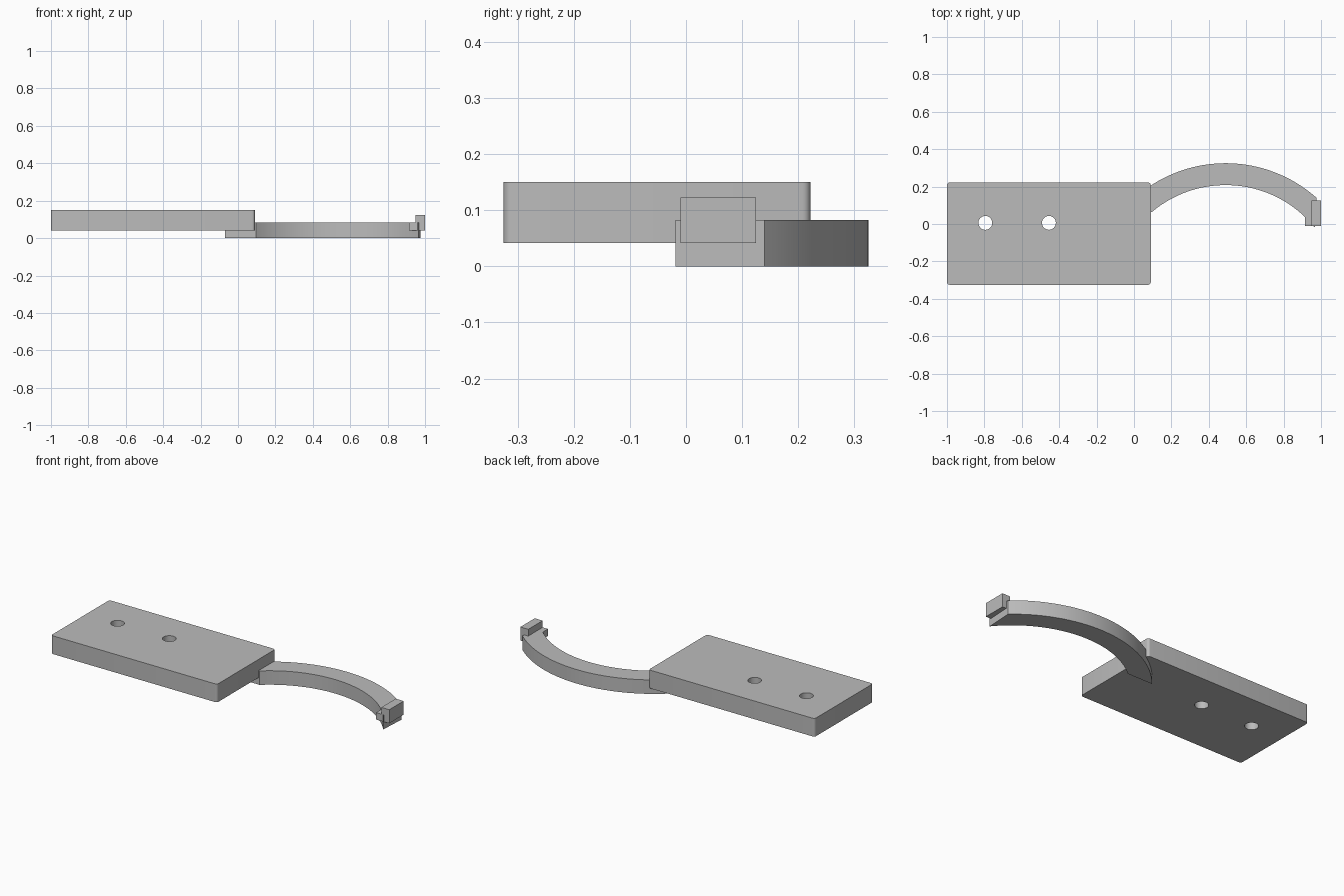
import bpy
import bmesh
from math import asin, atan2, cos, sin, pi, radians

cube = bpy.data.objects.get("Cube")
if cube:
    bpy.data.objects.remove(cube, do_unlink=True)

grey = bpy.data.materials.new("plain_grey")
grey.use_nodes = True
grey.diffuse_color = (0.5, 0.5, 0.5, 1)
grey.node_tree.nodes["Principled BSDF"].inputs["Base Color"].default_value = (0.5, 0.5, 0.5, 1)


def prism(name, outline, z0, z1):
    """Extrude a flat outline from z0 up to z1."""
    bm = bmesh.new()
    face = bm.faces.new([bm.verts.new((x, y, z0)) for x, y in outline])
    top = bmesh.ops.extrude_face_region(bm, geom=[face])["geom"]
    for v in top:
        if isinstance(v, bmesh.types.BMVert):
            v.co.z = z1
    bmesh.ops.recalc_face_normals(bm, faces=bm.faces)
    mesh = bpy.data.meshes.new(name)
    bm.to_mesh(mesh)
    bm.free()
    mesh.materials.append(grey)
    obj = bpy.data.objects.new(name, mesh)
    bpy.context.collection.objects.link(obj)
    return obj


def smooth(obj):
    bpy.ops.object.select_all(action='DESELECT')
    obj.select_set(True)
    bpy.context.view_layer.objects.active = obj
    bpy.ops.object.shade_smooth_by_angle(angle=radians(30))


def arc(cx, cy, r, a0, a1, steps):
    return [(cx + r * cos(a0 + (a1 - a0) * i / steps),
             cy + r * sin(a0 + (a1 - a0) * i / steps)) for i in range(steps + 1)]


def rect(x0, x1, y0, y1):
    return [(x0, y0), (x1, y0), (x1, y1), (x0, y1)]


# Base plate with rounded vertical corners
x0, x1, y0, y1, r = -1, 0.09, -0.325, 0.222, 0.015
corners = [(x1 - r, y1 - r), (x0 + r, y1 - r), (x0 + r, y0 + r), (x1 - r, y0 + r)]
outline = []
for i, (cx, cy) in enumerate(corners):
    outline += arc(cx, cy, r, i * pi / 2, (i + 1) * pi / 2, 5)
plate = prism("base_plate", outline, 0.042, 0.15)

# Two round screw holes through the plate
for hx in (-0.795, -0.455):
    cutter = prism("hole_cutter", arc(hx, 0.006, 0.037, 0, 2 * pi * 39 / 40, 39), -0.1, 0.3)
    cutter.hide_render = True
    bpy.context.view_layer.objects.active = plate
    mod = plate.modifiers.new("hole", 'BOOLEAN')
    mod.operation = 'DIFFERENCE'
    mod.solver = 'EXACT'
    mod.object = cutter
    bpy.ops.object.modifier_apply(modifier=mod.name)
    bpy.data.objects.remove(cutter, do_unlink=True)
smooth(plate)

# Curved arm, cut straight where it tucks beneath the plate
cx, cy, outer, inner, cut = 0.49, -0.405, 0.73, 0.613, 0.47
outline = arc(cx, cy, outer, pi - asin(cut / outer), atan2(0.545, 0.485), 48)
outline += arc(cx, cy, inner, atan2(0.385, 0.475), pi - asin(cut / inner), 48)
arm = prism("curved_arm", outline, 0, 0.083)
smooth(arm)

# Stepped catch at the free end of the arm
prism("catch_foot", rect(0.913, 0.952, -0.01, 0.12), 0.042, 0.083)
prism("catch_block", rect(0.948, 1.0, -0.01, 0.125), 0.042, 0.123)
